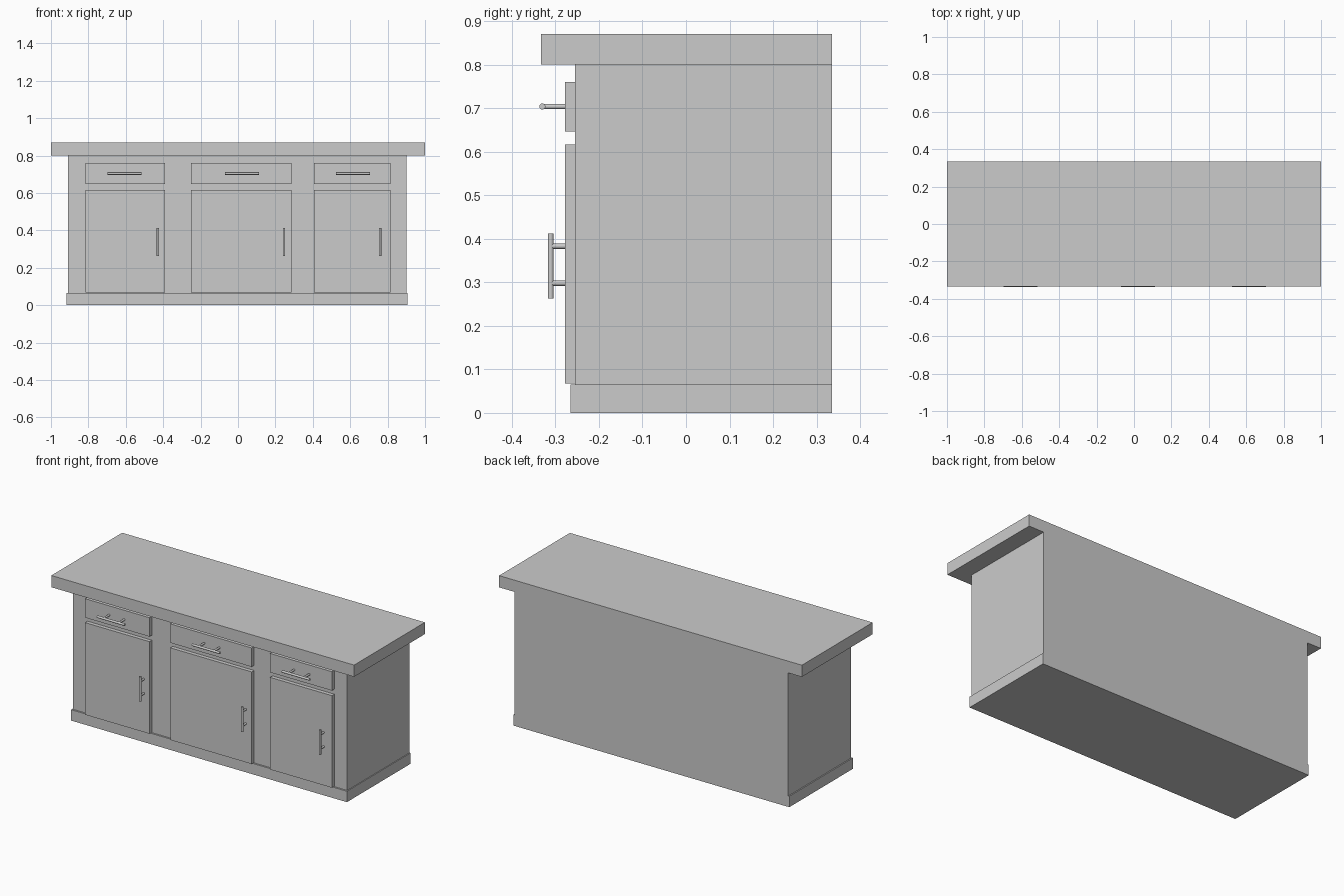
import bpy
from mathutils import Vector

if "Cube" in bpy.data.objects:
    bpy.data.objects.remove(bpy.data.objects["Cube"])


def box(name, x0, x1, y0, y1, z0, z1):
    bpy.ops.mesh.primitive_cube_add(size=1, location=((x0 + x1) / 2, (y0 + y1) / 2, (z0 + z1) / 2))
    ob = bpy.context.object
    ob.name = name
    ob.scale = (x1 - x0, y1 - y0, z1 - z0)
    bpy.ops.object.transform_apply(location=False, rotation=False, scale=True)
    return ob


def rod(name, a, b, r):
    a, b = Vector(a), Vector(b)
    bpy.ops.mesh.primitive_cylinder_add(vertices=16, radius=r, depth=(b - a).length, location=(a + b) / 2)
    ob = bpy.context.object
    ob.name = name
    ob.rotation_euler = (b - a).to_track_quat('Z', 'Y').to_euler()
    bpy.ops.object.shade_smooth_by_angle()
    return ob


BACK = 0.335
FACE = -0.255    # cabinet front
PANEL = -0.278   # door and drawer front

# Carcass, plinth and worktop
box("plinth", -0.917, 0.905, -0.265, BACK, 0, 0.065)
box("cabinet_body", -0.91, 0.90, FACE, BACK, 0.065, 0.80)
box("worktop", -1, 1, -0.333, BACK, 0.80, 0.87)

# Three bays: left edge, right edge, drawer handle centre, door handle x
bays = {
    "left": (-0.815, -0.39, -0.607, -0.428),
    "middle": (-0.252, 0.285, 0.021, 0.246),
    "right": (0.406, 0.815, 0.615, 0.76),
}
for side, (x0, x1, hx, dx) in bays.items():
    box(side + "_drawer", x0, x1, PANEL, FACE, 0.647, 0.76)
    box(side + "_door", x0, x1, PANEL, FACE, 0.067, 0.617)

    # Horizontal drawer handle on two posts
    y, z = -0.33, 0.704
    rod(side + "_drawer_handle", (hx - 0.091, y, z), (hx + 0.091, y, z), 0.007)
    for i, s in enumerate((-0.05, 0.05)):
        rod(f"{side}_drawer_post_{i}", (hx + s, y, z), (hx + s, PANEL, z), 0.006)

    # Vertical door handle on two posts
    y = -0.311
    rod(side + "_door_handle", (dx, y, 0.263), (dx, y, 0.412), 0.0065)
    for i, z in enumerate((0.298, 0.383)):
        rod(f"{side}_door_post_{i}", (dx, y, z), (dx, PANEL, z), 0.006)
